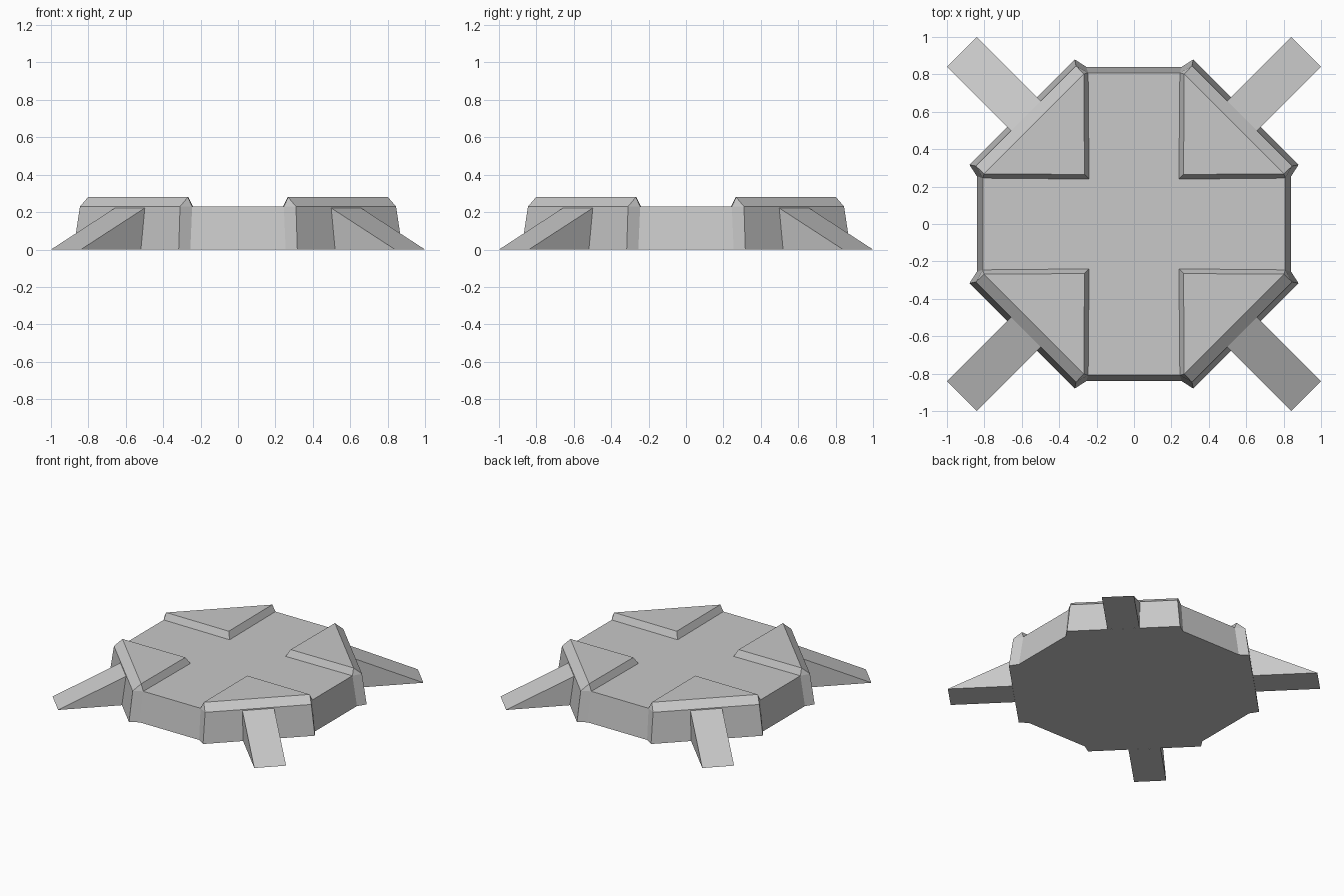
import bpy, bmesh, math
from mathutils import Matrix, Vector

cube = bpy.data.objects.get("Cube")
if cube:
    bpy.data.objects.remove(cube, do_unlink=True)

grey = bpy.data.materials.new("plain_grey")
grey.use_nodes = True
colour = (0.58, 0.58, 0.58, 1)
grey.diffuse_color = colour
grey.node_tree.nodes["Principled BSDF"].inputs["Base Color"].default_value = colour


def loft(name, rings, turn=0):
    """Closed solid through stacked outlines, turned about the z axis."""
    bm = bmesh.new()
    rows = [[bm.verts.new(p) for p in ring] for ring in rings]
    count = len(rows[0])
    bm.faces.new(rows[0][::-1])
    bm.faces.new(rows[-1])
    for low, high in zip(rows, rows[1:]):
        for i in range(count):
            j = (i + 1) % count
            bm.faces.new((low[i], low[j], high[j], high[i]))
    bmesh.ops.remove_doubles(bm, verts=bm.verts, dist=0.0005)
    bmesh.ops.recalc_face_normals(bm, faces=bm.faces)
    bm.transform(Matrix.Rotation(turn, 4, 'Z'))
    mesh = bpy.data.meshes.new(name)
    bm.to_mesh(mesh)
    bm.free()
    mesh.materials.append(grey)
    obj = bpy.data.objects.new(name, mesh)
    bpy.context.collection.objects.link(obj)


def cross(arm, reach, inner, z):
    """Plus-shaped outline, counter-clockwise."""
    points = []
    for k in range(4):
        spin = Matrix.Rotation(k * math.pi / 2, 3, 'Z')
        for x, y in ((reach, -arm), (reach, arm), (inner, inner)):
            points.append(spin @ Vector((x, y, z)))
    return points


def corner(inner, near, far, near_out, far_out, z):
    """Corner block outline, symmetric about the diagonal."""
    return [(inner, inner, z), (far, near, z), (far_out, near_out, z),
            (near_out, far_out, z), (near, far, z)]


DECK = 0.23
TOP = 0.28

# Cross-shaped deck with slightly sloping end walls
loft("deck", [cross(0.255, 0.84, 0.24, 0), cross(0.245, 0.808, 0.24, DECK)])

places = ("back_left", "back_right", "front_right", "front_left")
for k, place in enumerate(places):
    turn = k * math.pi / 2
    # Raised triangular corner block with a bevelled rim
    loft("corner_block_" + place, [
        corner(0.24, 0.255, 0.84, 0.317, 0.88, 0),
        corner(0.24, 0.245, 0.808, 0.31, 0.845, DECK),
        corner(0.265, 0.268, 0.802, 0.268, 0.802, TOP)], turn)
    # Sloping wedge leg on the diagonal
    profile = ((0.847, 0), (1.301, 0), (0.8178, 0.222))
    loft("leg_" + place,
         [[(d, side, z) for d, z in profile] for side in (-0.113, 0.113)],
         turn + math.pi / 4)
